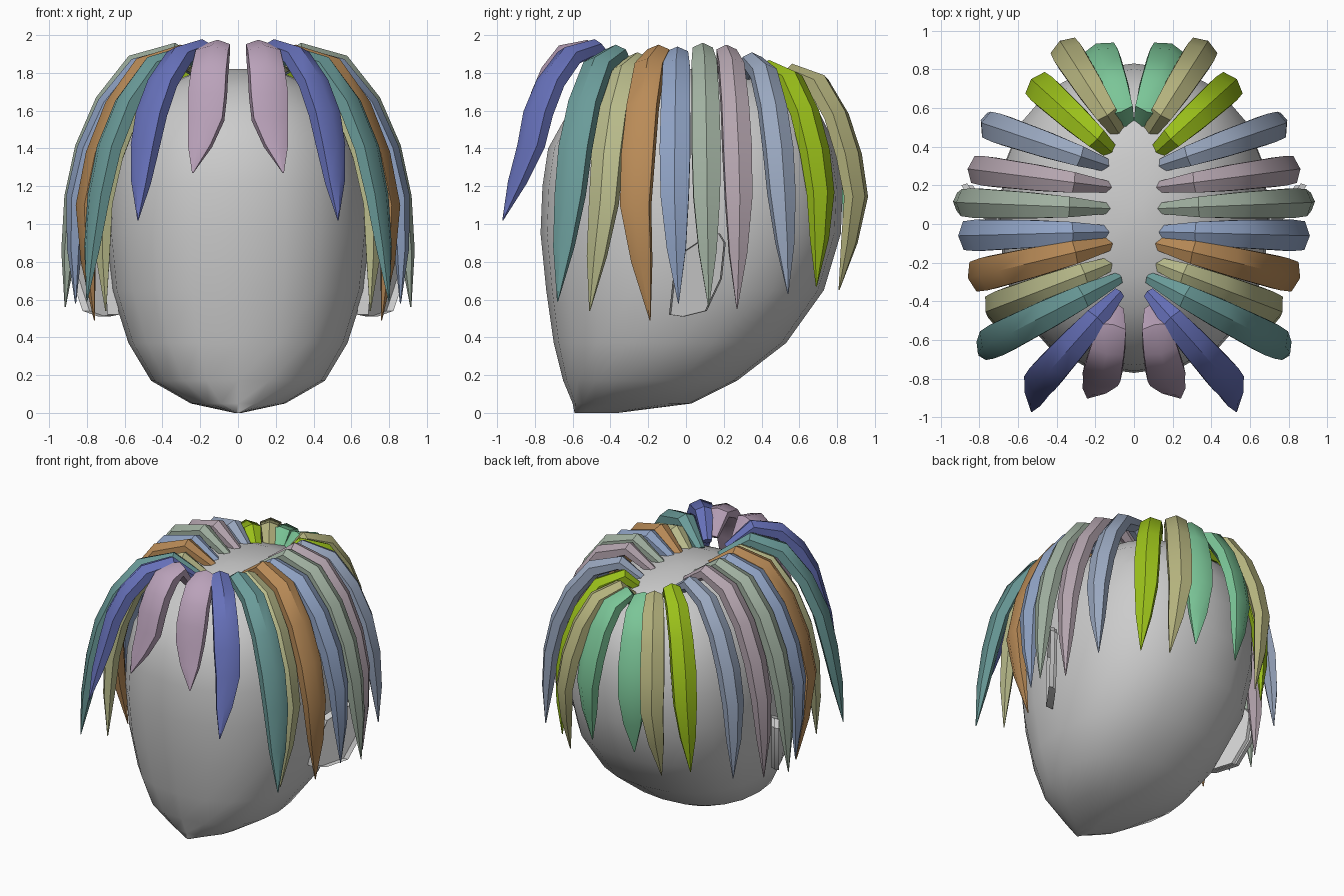
import bpy, bmesh, math
from mathutils import Vector

if "Cube" in bpy.data.objects:
    bpy.data.objects.remove(bpy.data.objects["Cube"])


def make_object(name, bm, angle, colour=None, mirror=False):
    bmesh.ops.recalc_face_normals(bm, faces=bm.faces)
    mesh = bpy.data.meshes.new(name)
    bm.to_mesh(mesh)
    bm.free()
    ob = bpy.data.objects.new(name, mesh)
    bpy.context.collection.objects.link(ob)
    bpy.ops.object.select_all(action='DESELECT')
    ob.select_set(True)
    bpy.context.view_layer.objects.active = ob
    bpy.ops.object.shade_smooth_by_angle(angle=math.radians(angle))
    if colour:
        mat = bpy.data.materials.new(name)
        rgb = [(int(colour[i:i + 2], 16) / 255) ** 2.2 for i in (0, 2, 4)]
        mat.diffuse_color = (*rgb, 1)
        mat.use_nodes = True
        mat.node_tree.nodes["Principled BSDF"].inputs["Base Color"].default_value = mat.diffuse_color
        mesh.materials.append(mat)
    if mirror:
        ob.modifiers.new("mirror", 'MIRROR').use_mirror_merge = False
    return ob


def loft(bm, rings):
    loops = [[bm.verts.new(p) for p in ring] for ring in rings]
    for a, b in zip(loops, loops[1:]):
        for i in range(len(a)):
            j = (i + 1) % len(a)
            bm.faces.new((a[i], a[j], b[j], b[i]))
    bm.faces.new(loops[0])
    bm.faces.new(loops[-1])


# Head: rounded rings given as z, front y, back y, half width
levels = [(0.0, -0.59, -0.36, 0.02), (0.05, -0.60, 0.03, 0.25), (0.17, -0.65, 0.27, 0.46),
          (0.37, -0.70, 0.53, 0.58), (0.65, -0.74, 0.73, 0.67), (0.95, -0.77, 0.82, 0.70),
          (1.2, -0.76, 0.83, 0.69), (1.4, -0.73, 0.80, 0.64), (1.58, -0.63, 0.71, 0.55),
          (1.72, -0.46, 0.54, 0.41), (1.79, -0.27, 0.34, 0.26), (1.82, -0.05, 0.09, 0.07)]


def power(v):
    return math.copysign(abs(v) ** 0.87, v)


rings = []
for z, front, back, half in levels:
    mid, depth = (front + back) / 2, (back - front) / 2
    rings.append([(half * power(math.cos(a)), mid + depth * power(math.sin(a)), z)
                  for a in [i * math.tau / 20 for i in range(20)]])
bm = bmesh.new()
loft(bm, rings)
make_object("head", bm, 50)

# Ears: slanted plates with a recessed bowl
outline = [(-0.09, 0.52), (-0.02, 0.51), (0.10, 0.54), (0.18, 0.71), (0.20, 0.90),
           (0.17, 0.95), (0.10, 0.93), (-0.02, 0.85), (-0.07, 0.70)]
bm = bmesh.new()
loft(bm, [[(0.69 + 0.7 * (y + 0.09) + t, y, z) for y, z in outline] for t in (-0.06, 0.0)])
bm.faces.ensure_lookup_table()
bowl = bm.faces[-1]
bmesh.ops.inset_region(bm, faces=[bowl], thickness=0.03)
bmesh.ops.translate(bm, verts=bowl.verts, vec=(-0.03, 0.01, 0))
make_object("ear", bm, 30, mirror=True)

# Hair locks: root xy, outermost xy, tip xy, top z, tip z, half width, colour
locks = [
    ((0.09, -0.44), (0.17, -0.80), (0.24, -0.90), 1.99, 1.27, 0.105, "B8A0B8"),
    ((0.08, -0.36), (0.50, -0.83), (0.53, -0.97), 1.99, 1.02, 0.09, "6670B8"),
    ((0.08, -0.28), (0.75, -0.62), (0.80, -0.68), 1.96, 0.59, 0.09, "6A9A98"),
    ((0.08, -0.19), (0.73, -0.44), (0.70, -0.51), 1.92, 0.54, 0.085, "B8BA8A"),
    ((0.11, -0.10), (0.82, -0.27), (0.76, -0.19), 1.96, 0.49, 0.09, "B88A58"),
    ((0.11, -0.04), (0.87, -0.06), (0.86, -0.04), 1.95, 0.58, 0.085, "8FA2C4"),
    ((0.13, 0.08), (0.88, 0.11), (0.915, 0.12), 1.97, 0.56, 0.08, "A0B0A0"),
    ((0.12, 0.19), (0.82, 0.28), (0.82, 0.27), 1.96, 0.55, 0.08, "B4A4AE"),
    ((0.10, 0.29), (0.75, 0.51), (0.76, 0.54), 1.92, 0.63, 0.08, "98A6BE"),
    ((0.08, 0.34), (0.50, 0.72), (0.52, 0.69), 1.88, 0.67, 0.085, "9AC020"),
    ((0.06, 0.44), (0.36, 0.91), (0.37, 0.81), 1.86, 0.65, 0.085, "B2B07C"),
    ((0.03, 0.48), (0.18, 0.89), (0.17, 0.84), 1.84, 0.78, 0.10, "7AC496"),
]
reach = [0, 0.28, 0.55, 0.76, 0.90, 0.98, 1.0]
fall = [0, 0, 0.05, 0.20, 0.38, 0.57, 0.78]
widths = [0.35, 0.7, 0.88, 0.95, 1.0, 0.92, 0.62, 0.03]
depths = [0.03, 0.05, 0.06, 0.06, 0.06, 0.055, 0.04, 0.003]

for n, (root, out, tip, top, low, half, colour) in enumerate(locks):
    root, out, tip = Vector(root), Vector(out), Vector(tip)
    peak = top - 0.06
    path = []
    for i, (u, f) in enumerate(zip(reach, fall)):
        p = root.lerp(out, u)
        if i == 6:
            p = p.lerp(tip, 0.45)
        path.append(Vector((p.x, p.y, peak - f * (peak - low) - (0.13 if i == 0 else 0))))
    path.append(Vector((tip.x, tip.y, low)))
    d = (out - root).normalized()
    side = Vector((-d.y, d.x, 0))
    rings = []
    for i, p in enumerate(path):
        tangent = path[min(i + 1, 7)] - path[max(i - 1, 0)]
        normal = tangent.cross(side).normalized()
        rings.append([p + side * half * widths[i] * math.cos(a) * 1.1 + normal * depths[i] * math.sin(a)
                      for a in [math.radians(30 + 60 * k) for k in range(6)]])
    bm = bmesh.new()
    loft(bm, rings)
    make_object(f"hair_lock_{n + 1}", bm, 40, colour, mirror=True)
